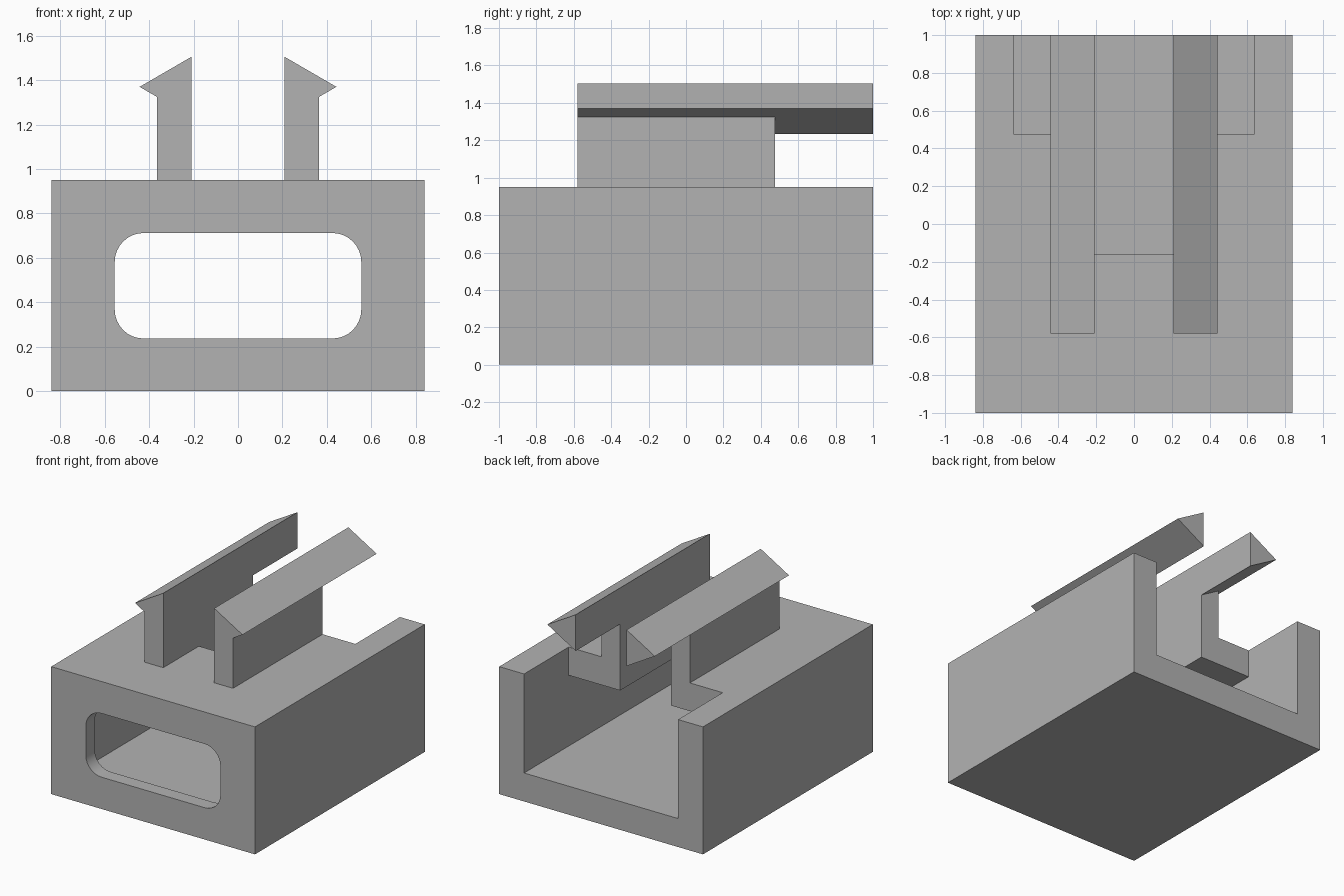
import bpy, bmesh, math
from mathutils import Vector

cube = bpy.data.objects.get("Cube")
if cube:
    bpy.data.objects.remove(cube, do_unlink=True)

grey = bpy.data.materials.new("plain_grey")
grey.use_nodes = True
grey.diffuse_color = (0.45, 0.45, 0.45, 1)
grey.node_tree.nodes["Principled BSDF"].inputs["Base Color"].default_value = grey.diffuse_color


def prism(name, profile, y0, y1):
    """Extrude an (x, z) profile along y."""
    bm = bmesh.new()
    face = bm.faces.new([bm.verts.new((x, y0, z)) for x, z in profile])
    out = bmesh.ops.extrude_face_region(bm, geom=[face])
    verts = [v for v in out["geom"] if isinstance(v, bmesh.types.BMVert)]
    bmesh.ops.translate(bm, verts=verts, vec=Vector((0, y1 - y0, 0)))
    bmesh.ops.recalc_face_normals(bm, faces=bm.faces[:])
    mesh = bpy.data.meshes.new(name)
    bm.to_mesh(mesh)
    bm.free()
    mesh.materials.append(grey)
    obj = bpy.data.objects.new(name, mesh)
    bpy.context.collection.objects.link(obj)
    return obj


def rect(half, z0, z1):
    return [(-half, z0), (half, z0), (half, z1), (-half, z1)]


def rounded_rect(half, z0, z1, r, steps=8):
    points = []
    corners = [(half - r, z1 - r), (r - half, z1 - r), (r - half, z0 + r), (half - r, z0 + r)]
    for i, (cx, cz) in enumerate(corners):
        for k in range(steps + 1):
            a = math.pi / 2 * (i + k / steps)
            points.append((cx + r * math.cos(a), cz + r * math.sin(a)))
    return points


def activate(obj):
    bpy.ops.object.select_all(action='DESELECT')
    obj.select_set(True)
    bpy.context.view_layer.objects.active = obj


def cut(obj, cutter):
    cutter.hide_render = True
    mod = obj.modifiers.new("cut", 'BOOLEAN')
    mod.operation = 'DIFFERENCE'
    mod.solver = 'EXACT'
    mod.object = cutter
    activate(obj)
    bpy.ops.object.modifier_apply(modifier=mod.name)
    bpy.data.objects.remove(cutter, do_unlink=True)


WALL, ROOF, TOP = 0.635, 0.74, 0.95
FRONT, POST_END, BACK = -0.58, 0.475, 1.0
INNER, OUTER = 0.21, 0.365

# Hollow housing, open at the back
housing = prism("housing", rect(0.84, 0, TOP), -1, BACK)
cut(housing, prism("cavity_cutter", rect(WALL, 0.212, ROOF), -0.895, 1.2))
# Roof notch at the back and slot between the rails
cut(housing, prism("notch_cutter", rect(WALL, 0.5, 1.2), POST_END, 1.2))
cut(housing, prism("slot_cutter", rect(INNER, 0.5, 1.2), -0.16, 1.2))
# Rounded front window
cut(housing, prism("window_cutter", rounded_rect(0.555, 0.237, 0.712, 0.13), -1.2, -0.5))
activate(housing)
bpy.ops.object.shade_smooth_by_angle(angle=math.radians(30))

# Pair of clip rails: upright post plus barbed head overhanging the back
for side, s in (("left", 1), ("right", -1)):
    post = [(INNER, TOP), (OUTER, TOP), (OUTER, 1.325), (INNER, 1.235)]
    head = [(INNER, 1.235), (0.443, 1.37), (INNER, 1.505)]
    prism(side + "_rail_post", [(s * x, z) for x, z in post], FRONT, POST_END)
    prism(side + "_rail_head", [(s * x, z) for x, z in head], FRONT, BACK)
